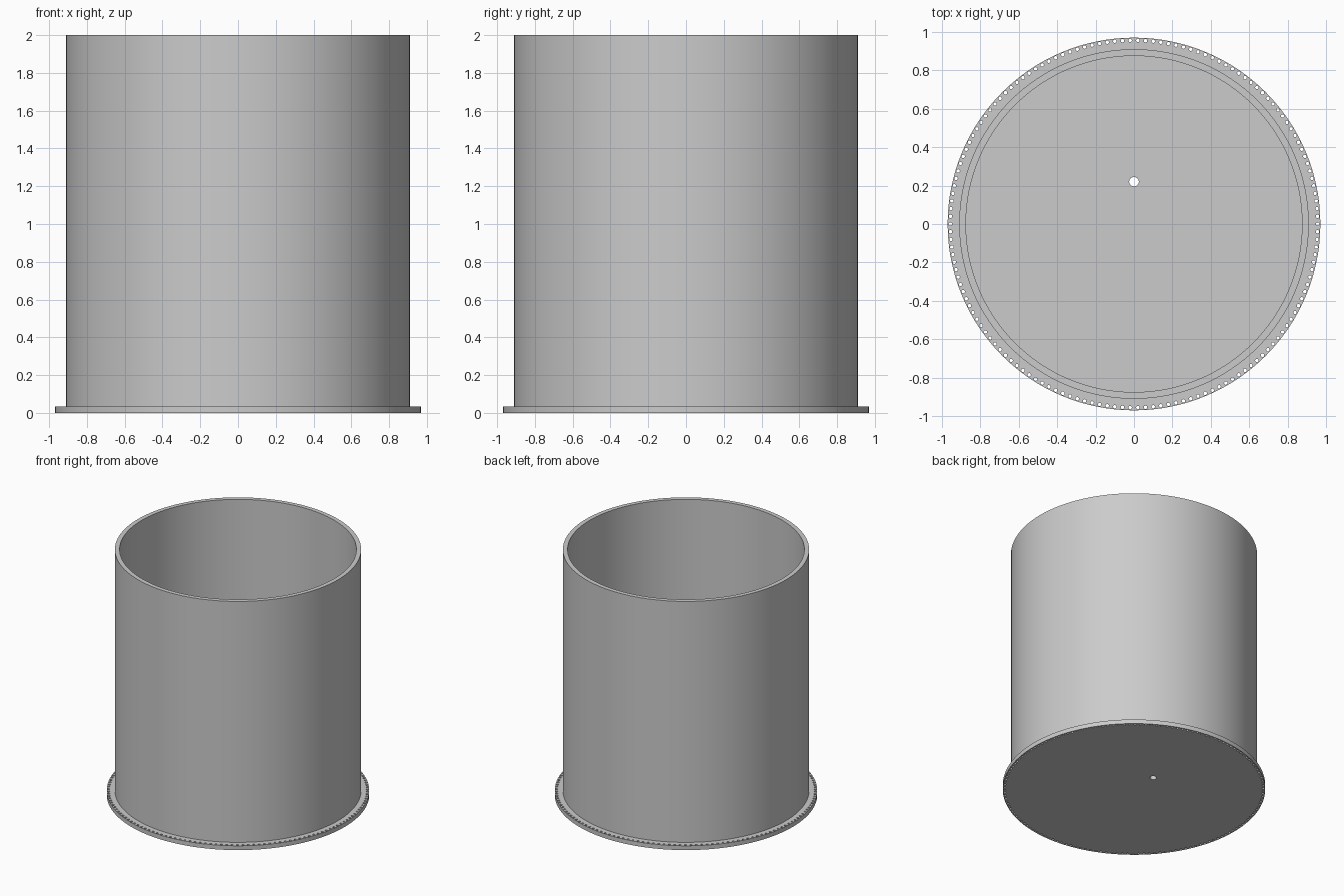
import bpy
import bmesh
from math import cos, sin, tau

default = bpy.data.objects.get("Cube")
if default:
    bpy.data.objects.remove(default, do_unlink=True)

GREY = (0.6, 0.6, 0.6, 1)
metal = bpy.data.materials.new("plain grey")
metal.use_nodes = True
metal.diffuse_color = GREY
metal.node_tree.nodes["Principled BSDF"].inputs["Base Color"].default_value = GREY

FLOOR, TOP = 0.035, 2.0
WALL_OUT, WALL_IN, FLANGE = 0.91, 0.875, 0.97


def plate(name, circles, z0, z1):
    """Extrude a flat outline; inner circles (x, y, radius, sides) become holes."""
    curve = bpy.data.curves.new(name + "_outline", "CURVE")
    curve.dimensions = "2D"
    curve.fill_mode = "BOTH"
    curve.extrude = (z1 - z0) / 2
    for x, y, r, sides in circles:
        spline = curve.splines.new("POLY")
        spline.points.add(sides - 1)
        spline.use_cyclic_u = True
        for i, p in enumerate(spline.points):
            a = tau * i / sides
            p.co = (x + r * cos(a), y + r * sin(a), 0, 1)
    helper = bpy.data.objects.new(name + "_helper", curve)
    bpy.context.collection.objects.link(helper)
    graph = bpy.context.evaluated_depsgraph_get()
    mesh = bpy.data.meshes.new_from_object(helper.evaluated_get(graph))
    bpy.data.objects.remove(helper, do_unlink=True)

    # Weld caps to sides and lift into place
    bm = bmesh.new()
    bm.from_mesh(mesh)
    bmesh.ops.remove_doubles(bm, verts=bm.verts, dist=0.0001)
    bmesh.ops.recalc_face_normals(bm, faces=bm.faces)
    bmesh.ops.translate(bm, verts=bm.verts, vec=(0, 0, (z0 + z1) / 2))
    bm.to_mesh(mesh)
    bm.free()
    mesh.name = name
    mesh.materials.clear()
    mesh.materials.append(metal)

    obj = bpy.data.objects.new(name, mesh)
    bpy.context.collection.objects.link(obj)
    bpy.ops.object.select_all(action="DESELECT")
    obj.select_set(True)
    bpy.context.view_layer.objects.active = obj
    bpy.ops.object.shade_smooth_by_angle()
    return obj


# Base disc with a ring of small rim holes and one drain hole
HOLES, RING = 150, 0.956
rim_holes = [(RING * cos(tau * i / HOLES), RING * sin(tau * i / HOLES), 0.009, 12)
             for i in range(HOLES)]
plate("base_flange", [(0, 0, FLANGE, 128), (0, 0.22, 0.025, 32)] + rim_holes, 0, FLOOR)

# Open cylindrical wall
plate("cylinder_wall", [(0, 0, WALL_OUT, 128), (0, 0, WALL_IN, 128)], FLOOR, TOP)
